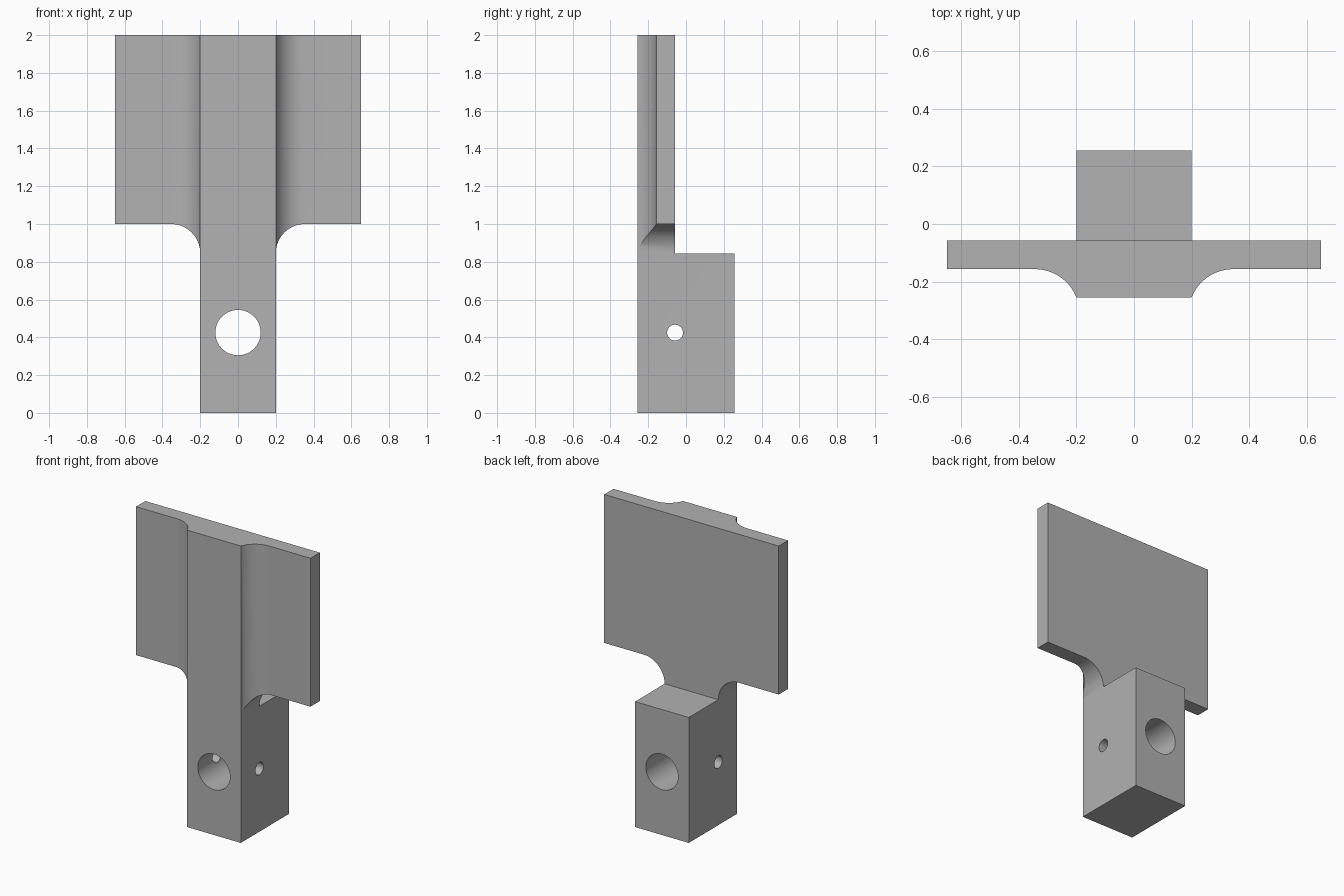
import bpy, bmesh, math
from mathutils import Vector

if "Cube" in bpy.data.objects:
    bpy.data.objects.remove(bpy.data.objects["Cube"])

W, NECK = 0.65, 0.2                      # half widths of plate and shank
FRONT, PLATE, REAR, BACK = -0.256, -0.157, -0.058, 0.256
STEP, LEDGE, TOP = 0.845, 1.0, 2.0
HOLE_Z = 0.425

grey = bpy.data.materials.new("grey")
grey.diffuse_color = (0.445, 0.445, 0.445, 1)
grey.use_nodes = True
grey.node_tree.nodes["Principled BSDF"].inputs["Base Color"].default_value = grey.diffuse_color


def prism(name, points, direction):
    """Extrude a closed outline along a vector."""
    bm = bmesh.new()
    face = bm.faces.new([bm.verts.new(p) for p in points])
    ext = bmesh.ops.extrude_face_region(bm, geom=[face])
    verts = [g for g in ext["geom"] if isinstance(g, bmesh.types.BMVert)]
    bmesh.ops.translate(bm, verts=verts, vec=Vector(direction))
    bmesh.ops.recalc_face_normals(bm, faces=bm.faces)
    mesh = bpy.data.meshes.new(name)
    bm.to_mesh(mesh)
    bm.free()
    obj = bpy.data.objects.new(name, mesh)
    bpy.context.collection.objects.link(obj)
    mesh.materials.append(grey)
    return obj


def arc(cx, cy, r, a0, a1, n=20):
    angles = [math.radians(a0 + (a1 - a0) * i / n) for i in range(n + 1)]
    return [(cx + r * math.cos(a), cy + r * math.sin(a)) for a in angles]


def mirrored(half):
    return half + [(-x, y) for x, y in reversed(half)]


def combine(target, other, operation):
    """Apply a boolean and discard the helper."""
    mod = target.modifiers.new(operation, 'BOOLEAN')
    mod.operation, mod.solver, mod.object = operation, 'EXACT', other
    bpy.context.view_layer.objects.active = target
    bpy.ops.object.modifier_apply(modifier=mod.name)
    bpy.data.objects.remove(other)


# plan section: thin plate flaring into the thicker central rib
r = 0.155
drop = PLATE - r - FRONT
dx = math.sqrt(r * r - drop * drop)
flare = arc(NECK + dx, PLATE - r, r, 180 - math.degrees(math.asin(-drop / r)), 90)
plan = mirrored([(NECK, FRONT)] + flare[1:] + [(W, PLATE), (W, REAR)])
body = prism("bracket", [(x, y, 0) for x, y in plan], (0, 0, TOP))

# front outline: wide plate with rounded shoulders above the shank
shoulder = arc(NECK + r, LEDGE - r, r, 180, 90)
outline = mirrored([(NECK, -0.1)] + shoulder + [(W + 0.1, LEDGE), (W + 0.1, TOP + 0.1)])
combine(body, prism("outline", [(x, -1, z) for x, z in outline], (0, 2, 0)), 'INTERSECT')

# square block at the lower end
base = [(-NECK, FRONT, 0), (NECK, FRONT, 0), (NECK, BACK, 0), (-NECK, BACK, 0)]
combine(body, prism("block", base, (0, 0, STEP)), 'UNION')

# large hole front to back, small hole side to side
big = arc(0, HOLE_Z, 0.12, 0, 352.5, 47)
combine(body, prism("main_hole", [(x, -1, z) for x, z in big], (0, 2, 0)), 'DIFFERENCE')
pin = arc(REAR, HOLE_Z, 0.042, 0, 348.75, 31)
combine(body, prism("pin_hole", [(-1, y, z) for y, z in pin], (2, 0, 0)), 'DIFFERENCE')

body.select_set(True)
bpy.context.view_layer.objects.active = body
bpy.ops.object.shade_smooth_by_angle(angle=math.radians(30))
